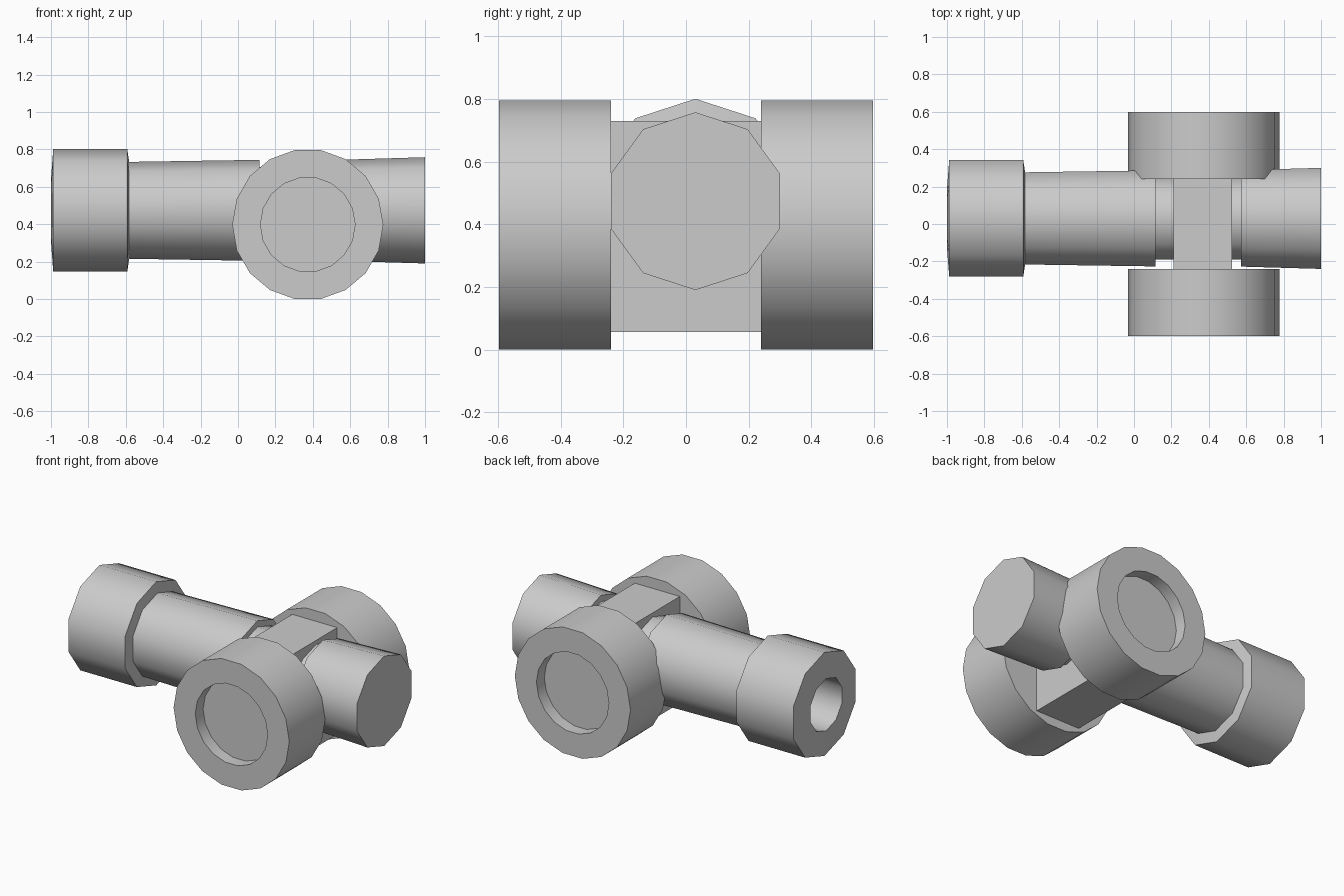
import bpy, bmesh, math
from mathutils import Vector

if "Cube" in bpy.data.objects:
    bpy.data.objects.remove(bpy.data.objects["Cube"])

grey = bpy.data.materials.new("plain grey")
grey.use_nodes = True
COLOUR = (0.6, 0.6, 0.6, 1)
grey.diffuse_color = COLOUR
grey.node_tree.nodes["Principled BSDF"].inputs["Base Color"].default_value = COLOUR


def finish(name, bm):
    bmesh.ops.recalc_face_normals(bm, faces=bm.faces)
    mesh = bpy.data.meshes.new(name)
    bm.to_mesh(mesh)
    bm.free()
    mesh.materials.append(grey)
    obj = bpy.data.objects.new(name, mesh)
    bpy.context.collection.objects.link(obj)
    return obj


def turned(name, profile, sides, centre, axis, u, v):
    """Solid of revolution: profile of (distance along axis, radius), capped at both ends."""
    bm = bmesh.new()
    rings = []
    for along, radius in profile:
        ring = []
        for i in range(sides):
            a = math.tau * i / sides
            offset = u * math.cos(a) + v * math.sin(a)
            ring.append(bm.verts.new(centre + axis * along + offset * radius))
        rings.append(ring)
    for a, b in zip(rings, rings[1:]):
        for i in range(sides):
            j = (i + 1) % sides
            bm.faces.new((a[i], a[j], b[j], b[i]))
    bm.faces.new(rings[0])
    bm.faces.new(rings[-1])
    obj = finish(name, bm)
    bpy.ops.object.select_all(action='DESELECT')
    obj.select_set(True)
    bpy.context.view_layer.objects.active = obj
    bpy.ops.object.shade_smooth_by_angle(angle=math.radians(40))
    return obj


X, Y, Z = Vector((1, 0, 0)), Vector((0, 1, 0)), Vector((0, 0, 1))

# Barrel: bore, muzzle ring, long tube, narrow waist, breech
barrel_profile = [
    (-0.4, 0.165), (-1.0, 0.165), (-0.988, 0.327), (-0.592, 0.327),
    (-0.582, 0.259), (0.115, 0.27), (0.115, 0.231), (0.572, 0.231),
    (0.572, 0.271), (1.0, 0.284),
]
turned("barrel", barrel_profile, 10, Vector((0, 0.03, 0.474)), X, Z, Y)

# Wheels with a shallow round recess on the outside
wheel_profile = [(0.24, 0.404), (0.598, 0.404), (0.598, 0.253), (0.52, 0.253)]
for name, side in (("front_wheel", -1), ("back_wheel", 1)):
    turned(name, wheel_profile, 18, Vector((0.373, 0, 0.398)), Y * side, X, Z)

# Block between the wheels that carries the barrel
bm = bmesh.new()
bmesh.ops.create_cube(bm, size=1)
bmesh.ops.scale(bm, vec=(0.314, 0.482, 0.674), verts=bm.verts)
bmesh.ops.translate(bm, vec=(0.368, 0, 0.393), verts=bm.verts)
finish("axle_block", bm)
